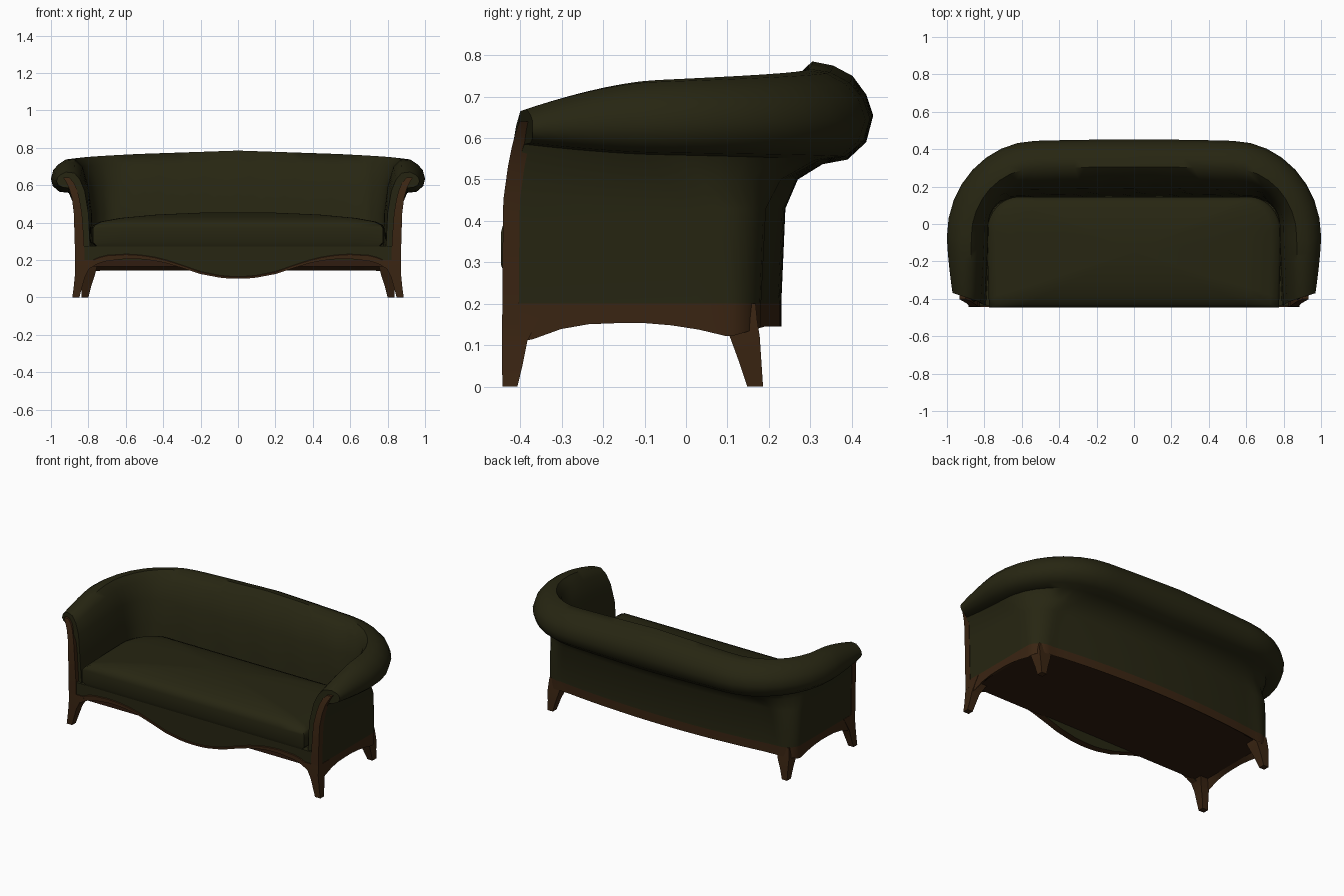
import bpy, bmesh, math

if "Cube" in bpy.data.objects:
    bpy.data.objects.remove(bpy.data.objects["Cube"])

def material(name, rgb):
    m = bpy.data.materials.new(name)
    m.diffuse_color = (*rgb, 1)
    m.use_nodes = True
    m.node_tree.nodes["Principled BSDF"].inputs["Base Color"].default_value = m.diffuse_color
    return m

GREEN = material("olive green fabric", (0.020, 0.019, 0.006))
WOOD = material("brown wood", (0.042, 0.018, 0.006))
DARK = material("dark underside wood", (0.030, 0.012, 0.005))

def loft(name, rings, mats, closed=True, caps=True, rule=None, angle=40):
    """Skin a list of equal-length rings; rule(j) gives the material of strip j."""
    bm = bmesh.new()
    vs = [[bm.verts.new(p) for p in r] for r in rings]
    n = len(rings[0])
    for a, b in zip(vs, vs[1:]):
        for j in range(n if closed else n - 1):
            k = (j + 1) % n
            f = bm.faces.new((a[j], a[k], b[k], b[j]))
            f.material_index = rule(j) if rule else 0
    if caps:
        bm.faces.new(vs[0])
        bm.faces.new(vs[-1][::-1])
    bmesh.ops.recalc_face_normals(bm, faces=bm.faces)
    me = bpy.data.meshes.new(name)
    bm.to_mesh(me)
    bm.free()
    ob = bpy.data.objects.new(name, me)
    bpy.context.collection.objects.link(ob)
    for m in mats:
        me.materials.append(m)
    bpy.ops.object.select_all(action='DESELECT')
    bpy.context.view_layer.objects.active = ob
    ob.select_set(True)
    bpy.ops.object.shade_smooth_by_angle(angle=math.radians(angle))
    return ob

def interp(table, x):
    if x <= table[0][0]:
        return table[0][1]
    for (x0, a), (x1, b) in zip(table, table[1:]):
        if x <= x1:
            return a + (b - a) * (x - x0) / (x1 - x0)
    return table[-1][1]

N1, N2, N3 = 8, 8, 10

def plan(xf, xm, b, yf, r, bulge=0.0):
    """Right half of a U plan: arm, corner, back. Gives (x, y, arm ease, back blend)."""
    ry = r * 1.1
    out = []
    for i in range(N1):
        t = i / N1
        e = 1 - (1 - t) ** 1.5
        out.append((xf + (xm - xf) * e, yf + (b - ry - yf) * t, e, 0))
    for i in range(N2 + N3 + 1):
        if i <= N2:
            t = i / N2
            x = xm - r + r * math.cos(t * math.pi / 2)
            y = b - ry + ry * math.sin(t * math.pi / 2)
            w = 0.6 * t
        else:
            s = (i - N2) / N3
            t, x, y, w = 1, (xm - r) * (1 - s), b, 0.6 + 0.4 * s
        out.append((x, y - bulge * t * (x / 0.75) ** 2, 1, w))
    return out

def both(half):
    return half + [(-p[0], *p[1:]) for p in half[-2::-1]]

# Wall and roll profile: arm-front x,z / arm-rear x,z / back y,z / front y / corner radius
PROFILE = [
    (.79, .25, .775, .25, .145, .25, -.43, .13),
    (.80, .45, .78, .45, .16, .45, -.435, .15),
    (.82, .57, .80, .60, .19, .60, -.42, .18),
    (.845, .63, .83, .70, .235, .72, -.41, .24),
    (.875, .665, .87, .74, .305, .785, -.40, .34),
    (.92, .67, .925, .735, .355, .775, -.385, .40),
    (.95, .655, .962, .71, .402, .75, -.375, .44),
    (.965, .64, .988, .68, .435, .705, -.37, .46),
    (.97, .62, 1.0, .635, .452, .655, -.37, .47),
    (.96, .60, .99, .595, .435, .59, -.37, .46),
    (.935, .588, .955, .565, .39, .548, -.375, .42),
    (.905, .585, .905, .56, .33, .537, -.39, .36),
    (.885, .53, .88, .50, .27, .50, -.41, .25),
    (.875, .45, .872, .43, .24, .43, -.43, .15),
    (.868, .20, .868, .20, .23, .20, -.435, .12),
    (.868, .15, .868, .15, .23, .145, -.435, .12),
    (.84, .165, .84, .165, .20, .165, -.40, .10),
]
ARCH = [(-.44, .10), (-.38, .11), (-.32, .135), (-.25, .15), (-.12, .155),
        (0, .145), (.105, .12), (.19, .145)]

# Upholstered wall with rolled top and wooden lower rail
rows = []
for j, (xf, zf, xm, zm, yb, zb, yf, r) in enumerate(PROFILE):
    row = []
    for i, (x, y, e, w) in enumerate(plan(xf, xm, yb, yf, r, .05 if j >= 12 else .015)):
        z = zf + (zm - zf) * e
        z += (zb - z) * w
        if j == 15:
            z = interp(ARCH, y)
        # soft button dimples on the inner back
        if i > N1 + 5 and ((j == 2 and i % 4 == 0) or (j == 1 and i % 4 == 2)):
            y += .012
        row.append((x, y, z))
    rows.append(both(row))
loft("back_and_arms", list(zip(*rows)), [GREEN, WOOD], closed=False,
     rule=lambda j: 1 if j >= 14 else 0, angle=50)

# Seat cushion with a crowned top
outline = both(plan(.775, .785, .145, -.447, .17))
# extra points along the straight front edge
outline += [(-.775 + 1.55 * k / 10, -.447) for k in range(1, 10)]
levels = [(.97, .272), (1, .295), (1, .37), (.985, .388), (.94, .405), (.8, .425),
          (.55, .443), (.25, .453), (.03, .455)]
loft("seat_cushion",
     [[(p[0] * s, -.15 + (p[1] + .15) * s, z) for p in outline] for s, z in levels], [GREEN], angle=60)

# Seat deck and underside panel
def slab(name, a, b, yf, z0, z1, mat):
    o = both(plan(a, a, b, yf, .11, .05))
    loft(name, [[(p[0], p[1], z) for p in o] for z in (z0, z1)], [mat])

slab("seat_deck", .855, .21, -.41, .20, .268, GREEN)
slab("underside_panel", .845, .205, -.41, .165, .20, DARK)

# Serpentine front apron with wooden lower edge
EDGE = [(0, .10), (.05, .101), (.1, .106), (.2, .125), (.3, .158), (.38, .182), (.44, .195),
        (.5, .203), (.55, .206), (.6, .206), (.7, .195), (.75, .18), (.80, .15), (.868, .12)]
rings = []
for i in range(-43, 44):
    x = i * .02
    z = interp(EDGE, abs(x))
    band = z + .009 + .028 * (x / .86) ** 2
    rings.append([(x, -.442, z), (x, -.442, band), (x, -.438, band + .003),
                  (x, -.438, .274), (x, -.40, .274), (x, -.40, z)])
loft("front_apron", rings, [GREEN, WOOD], rule=lambda j: 1 if j in (0, 1, 5) else 0)

def box_ring(x0, x1, y0, y1, z, s):
    return [(s * x0, y0, z), (s * x1, y0, z), (s * x1, y1, z), (s * x0, y1, z)]

# Legs: x range, y range, height per section
FRONT_LEG = [(.848, .886, -.443, -.407, 0), (.835, .879, -.444, -.395, .05), (.818, .873, -.444, -.383, .11),
             (.795, .870, -.444, -.36, .155), (.76, .870, -.443, -.33, .20)]
BACK_LEG = [(.80, .836, .148, .186, 0), (.785, .838, .128, .182, .06), (.765, .842, .106, .178, .12),
            (.755, .84, .09, .172, .16), (.75, .835, .08, .168, .20)]
# Curved wooden facing on each arm front: centre x, z, half width, front y
FACING = [(.845, .15, .026, -.443), (.848, .30, .025, -.443), (.856, .45, .022, -.441),
          (.868, .53, .020, -.430), (.882, .58, .020, -.420), (.898, .615, .020, -.411),
          (.918, .64, .016, -.402)]
for s, side in ((1, "right"), (-1, "left")):
    loft(f"front_leg_{side}", [box_ring(*q, s) for q in FRONT_LEG], [WOOD])
    loft(f"back_leg_{side}", [box_ring(*q, s) for q in BACK_LEG], [WOOD])
    loft(f"arm_facing_{side}",
         [box_ring(x - h, x + h, y, y + .04, z, s) for x, z, h, y in FACING], [WOOD])
